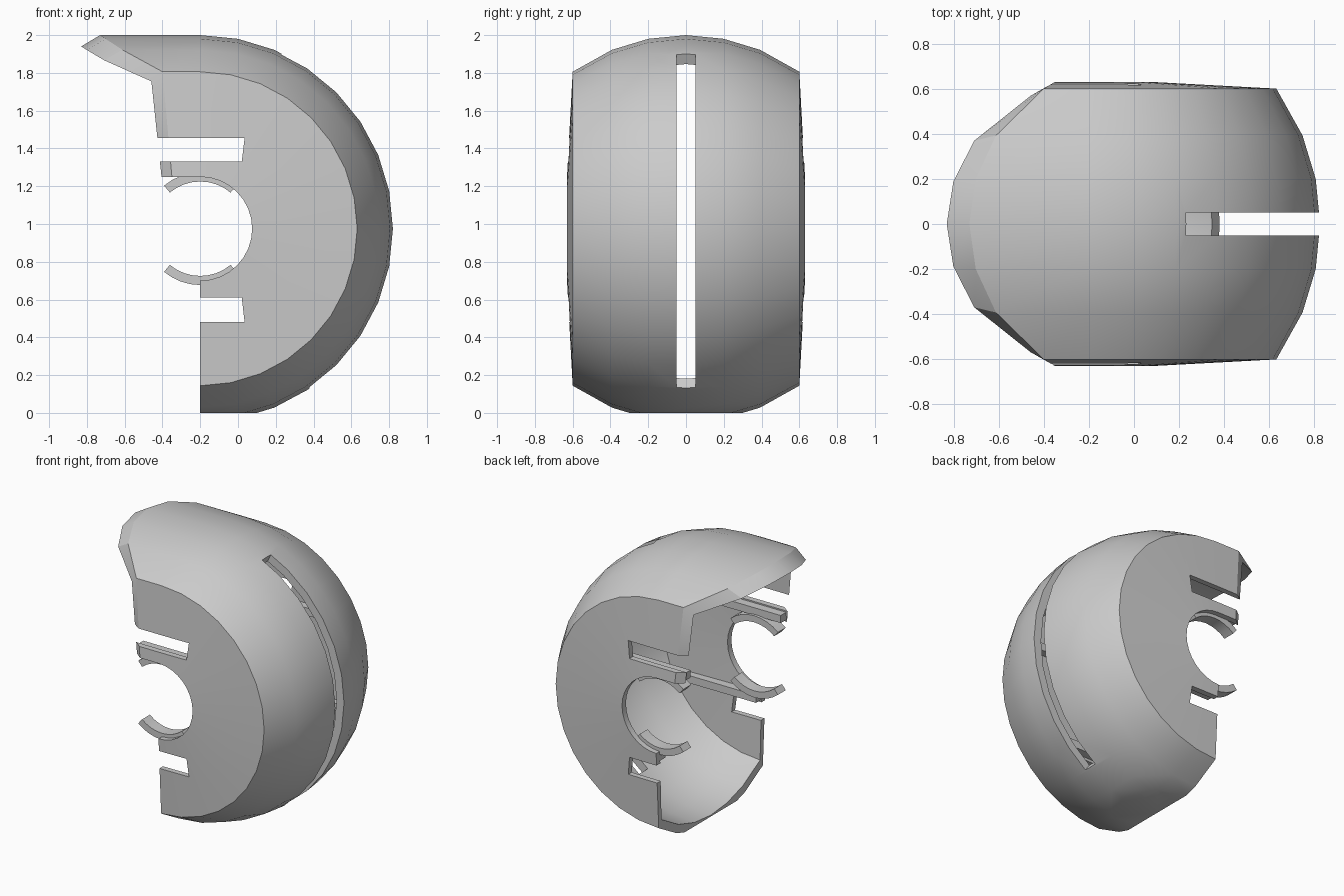
import bpy, bmesh, math

if "Cube" in bpy.data.objects:
    bpy.data.objects.remove(bpy.data.objects["Cube"], do_unlink=True)

CX, CZ = -0.2, 0.975          # axis of the round housing (runs along y)
R_OUT, R_IN = 1.025, 0.965    # outer and inner shell radius

grey = bpy.data.materials.new("plain_grey")
grey.use_nodes = True
grey.diffuse_color = (0.6, 0.6, 0.6, 1)
grey.node_tree.nodes["Principled BSDF"].inputs["Base Color"].default_value = (0.6, 0.6, 0.6, 1)


def finish(name, bm):
    bmesh.ops.recalc_face_normals(bm, faces=bm.faces)
    mesh = bpy.data.meshes.new(name)
    bm.to_mesh(mesh)
    bm.free()
    mesh.materials.append(grey)
    obj = bpy.data.objects.new(name, mesh)
    bpy.context.collection.objects.link(obj)
    return obj


def activate(obj):
    bpy.ops.object.select_all(action='DESELECT')
    obj.select_set(True)
    bpy.context.view_layer.objects.active = obj


def prism(name, pts, y0, y1):
    """Extrude an x-z outline from y0 to y1."""
    bm = bmesh.new()
    a = [bm.verts.new((x, y0, z)) for x, z in pts]
    b = [bm.verts.new((x, y1, z)) for x, z in pts]
    bm.faces.new(a)
    bm.faces.new(b[::-1])
    n = len(pts)
    for i in range(n):
        bm.faces.new((a[i], b[i], b[(i + 1) % n], a[(i + 1) % n]))
    return finish(name, bm)


def polar(r, deg):
    return (CX + r * math.cos(math.radians(deg)), CZ + r * math.sin(math.radians(deg)))


def cut(target, cutter):
    mod = target.modifiers.new("cut", 'BOOLEAN')
    mod.operation, mod.solver, mod.object = 'DIFFERENCE', 'EXACT', cutter
    activate(target)
    bpy.ops.object.modifier_apply(modifier=mod.name)
    bpy.data.objects.remove(cutter, do_unlink=True)


# Wall section as (radius, y): side panel, rounded crown, other side panel
def section(radius, edge_y, hub_y):
    edge = math.degrees(math.asin(edge_y / radius))
    angles = [edge, 22.5, 11.25, 0, -11.25, -22.5, -edge]
    crown = [(radius * math.cos(math.radians(t)), radius * math.sin(math.radians(t))) for t in angles]
    return [(0.275, hub_y)] + crown + [(0.275, -hub_y)]


outer = section(R_OUT, 0.6, 0.63)
inner = section(R_IN, 0.568, 0.585)


# Front lip of the hood: curved in plan and bevelled towards the inside
def lip_x(i, y, inside):
    if i in (0, len(outer) - 1):
        return -0.405 if inside else -0.35
    tip, rad = (-0.83, 0.62) if inside else (-0.73, 0.71)
    return tip + rad - math.sqrt(rad * rad - y * y)


# Shell: half turn of the section, then drawn straight forward as a hood
bm = bmesh.new()
rings = []
SEG = 16
for k in range(SEG + 2):
    ring = []
    for prof, inside in ((outer, False), (inner, True)):
        row = []
        for i, (r, y) in enumerate(prof):
            x, z = polar(r, -90 + 180 * min(k, SEG) / SEG)
            if k > SEG:
                x = lip_x(i, y, inside)
            row.append(bm.verts.new((x, y, z)))
        ring.append(row)
    rings.append(ring)
n = len(outer)
for p, q in zip(rings, rings[1:]):
    for s in (0, 1):
        for i in range(n - 1):
            bm.faces.new((p[s][i], p[s][i + 1], q[s][i + 1], q[s][i]))
    for i in (0, n - 1):                      # hub opening walls
        bm.faces.new((p[0][i], p[1][i], q[1][i], q[0][i]))
for o, s in (rings[0], rings[-1]):            # end rims
    for i in range(n - 1):
        bm.faces.new((o[i], o[i + 1], s[i + 1], s[i]))
shell = finish("housing_shell", bm)

# Flat base, two side notches and the long slot around the crown
cut(shell, prism("base_cutter", [(-2, -1), (2, -1), (2, 0), (-2, 0)], -2, 2))
cut(shell, prism("upper_notch_cutter", [(-1, 1.33), (0.02, 1.33), (0.035, 1.455), (-1, 1.455)], -1, 1))
cut(shell, prism("lower_notch_cutter", [(-1, 0.48), (0.035, 0.48), (0.02, 0.61), (-1, 0.61)], -1, 1))
arc = [-55.5 + i * (65 + 55.5) / 12 for i in range(13)]
slot = [polar(1.15, a) for a in arc] + [polar(0.85, a) for a in reversed(arc)]
cut(shell, prism("slot_cutter", slot, -0.05, 0.05))

# Curved clips and straight rails inside both side panels
parts = [shell]
for side, sy in (("left", 1), ("right", -1)):
    for level, sz in (("upper", 1), ("lower", -1)):
        angs = [sz * (50 + i * 10) for i in range(9)]
        clip = [polar(0.25, a) for a in angs] + [polar(0.298, a) for a in reversed(angs)]
        ys = sorted((sy * 0.5, sy * 0.59))
        parts.append(prism(f"{level}_clip_{side}", clip, *ys))
        x0 = -0.4 if sz > 0 else -0.2
        z0, z1 = CZ + sz * 0.29, CZ + sz * 0.345
        rail = [(x0, z0), (0.45, z0), (0.45, z1), (x0, z1)]
        parts.append(prism(f"{level}_rail_{side}", rail, *sorted((sy * 0.52, sy * 0.59))))

for obj in parts:
    activate(obj)
    bpy.ops.object.shade_smooth_by_angle(angle=math.radians(28))
